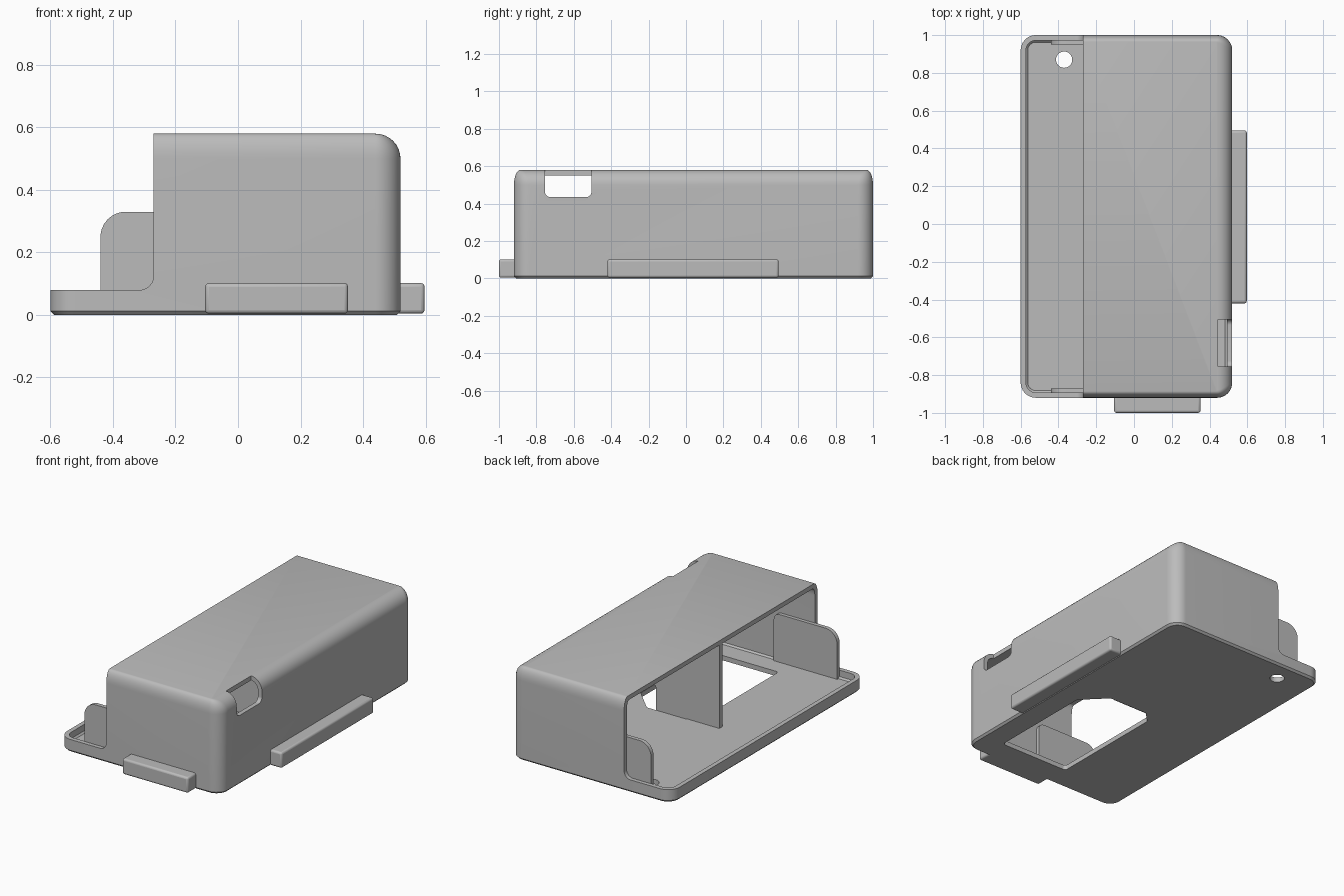
import bpy, bmesh, math
from mathutils import Vector

cube = bpy.data.objects.get("Cube")
if cube:
    bpy.data.objects.remove(cube, do_unlink=True)

grey = bpy.data.materials.new("plain grey")
grey.use_nodes = True
grey.diffuse_color = (0.5, 0.5, 0.5, 1)
grey.node_tree.nodes["Principled BSDF"].inputs["Base Color"].default_value = grey.diffuse_color


def finish(name, bm):
    bmesh.ops.recalc_face_normals(bm, faces=bm.faces)
    mesh = bpy.data.meshes.new(name)
    bm.to_mesh(mesh)
    bm.free()
    mesh.materials.append(grey)
    obj = bpy.data.objects.new(name, mesh)
    bpy.context.collection.objects.link(obj)
    return obj


def loft(name, rings):
    """Skin a stack of equal-length rings and cap both ends."""
    bm = bmesh.new()
    loops = [[bm.verts.new(p) for p in ring] for ring in rings]
    n = len(loops[0])
    for low, high in zip(loops, loops[1:]):
        for i in range(n):
            j = (i + 1) % n
            bm.faces.new((low[i], low[j], high[j], high[i]))
    bm.faces.new(loops[0][::-1])
    bm.faces.new(loops[-1])
    return finish(name, bm)


def outline(corners, steps=8):
    """Round the corners (a, b, radius) of a 2D polygon."""
    pts = []
    for i, (a, b, r) in enumerate(corners):
        p = Vector((a, b))
        if r == 0:
            pts.append(p)
            continue
        u = (Vector(corners[i - 1][:2]) - p).normalized()
        v = (Vector(corners[(i + 1) % len(corners)][:2]) - p).normalized()
        half = u.angle(v) / 2
        centre = p + (u + v).normalized() * r / math.sin(half)
        start = (p + u * r / math.tan(half) - centre).normalized()
        end = (p + v * r / math.tan(half) - centre).normalized()
        for k in range(steps + 1):
            pts.append(centre + start.lerp(end, k / steps).normalized() * r)
    return pts


def rect(a0, a1, b0, b1, r=0):
    return [(a0, b0, r), (a1, b0, r), (a1, b1, r), (a0, b1, r)]


def prism(name, corners, axis, start, end):
    """Extrude a rounded polygon along one axis."""
    place = {"x": lambda p, t: (t, p[0], p[1]),
             "y": lambda p, t: (p[0], t, p[1]),
             "z": lambda p, t: (p[0], p[1], t)}[axis]
    pts = outline(corners)
    return loft(name, [[place(p, t) for p in pts] for t in (start, end)])


def body(name, wall, z0, chamfer):
    """Rounded box with a wide rounded long edge and tighter rounded ends."""
    top, rx, ry, rv = 0.58 - wall, 0.08 - wall, 0.035 - wall / 2, 0.08 - wall
    levels = [(z0, chamfer, chamfer), (z0 + chamfer, 0, 0)]
    for k in range(9):
        t = math.radians(k * 11.25)
        levels.append((top - rx * (1 - math.sin(t)), rx * (1 - math.cos(t)), ry * (1 - math.cos(t))))
    rings = []
    for z, dx, dy in levels:
        pts = outline(rect(-0.6 + wall + dx, 0.52 - wall - dx,
                           -0.92 + wall + dy, 1 - wall - dy, max(rv - dx, 0.006)))
        rings.append([(p.x, p.y, z) for p in pts])
    return loft(name, rings)


def cut(target, cutter):
    cutter.hide_render = True
    mod = target.modifiers.new("cut", 'BOOLEAN')
    mod.operation, mod.solver, mod.object = 'DIFFERENCE', 'EXACT', cutter
    bpy.context.view_layer.objects.active = target
    bpy.ops.object.modifier_apply(modifier=mod.name)
    bpy.data.objects.remove(cutter, do_unlink=True)


# Hollow housing
housing = body("housing", 0, 0, 0.012)
cut(housing, body("cavity", 0.028, 0.03, 0.01))

# Open long side, leaving a low rim
cut(housing, prism("side_opening", [(-0.7, 0.08, 0), (-0.27, 0.08, 0.045),
                                    (-0.27, 0.7, 0), (-0.7, 0.7, 0)], "y", -1.2, 1.2))

# Port notch in the wall and rounded top edge
cut(housing, prism("port_notch", rect(-0.755, -0.505, 0.435, 0.7, 0.03), "x", 0.445, 0.7))

# Floor window with clipped corners, and screw hole
cut(housing, prism("floor_window", [(-0.11, -0.76, 0.02), (0.37, -0.76, 0.02), (0.37, -0.08, 0),
                                    (0.23, 0.06, 0), (-0.04, 0.06, 0), (-0.11, -0.01, 0)],
                   "z", -0.1, 0.1))
cut(housing, prism("screw_hole", rect(-0.413, -0.327, 0.827, 0.913, 0.0429), "z", -0.1, 0.1))

# Inner divider with a rounded doorway
divider = prism("divider", [(-0.27, 0.025, 0), (0.17, 0.025, 0), (0.17, 0.2, 0.04),
                            (0.4, 0.2, 0.04), (0.4, 0.025, 0), (0.5, 0.025, 0),
                            (0.5, 0.56, 0.05), (-0.27, 0.56, 0)], "y", 0.025, 0.055)

# Rounded tabs at both ends of the open side
tabs = [prism(name, [(-0.44, 0.025, 0), (0, 0.025, 0), (0, 0.33, 0.04), (-0.44, 0.33, 0.08)],
              "y", y, y + 0.025)
        for name, y in (("front_tab", -0.895), ("back_tab", 0.95))]


# Mounting flanges
def flange(name, x0, x1, y0, y1):
    obj = prism(name, rect(x0, x1, y0, y1), "z", 0.004, 0.102)
    bevel = obj.modifiers.new("bevel", 'BEVEL')
    bevel.width, bevel.segments = 0.012, 3
    return obj


flanges = [flange("side_flange", 0.50, 0.597, -0.42, 0.495),
           flange("front_flange", -0.105, 0.352, -1.0, -0.9)]

# Smooth the rounded surfaces, keep edges crisp
bpy.ops.object.select_all(action='DESELECT')
for obj in [housing, divider] + tabs + flanges:
    obj.select_set(True)
bpy.context.view_layer.objects.active = housing
bpy.ops.object.shade_smooth_by_angle(angle=math.radians(30))
